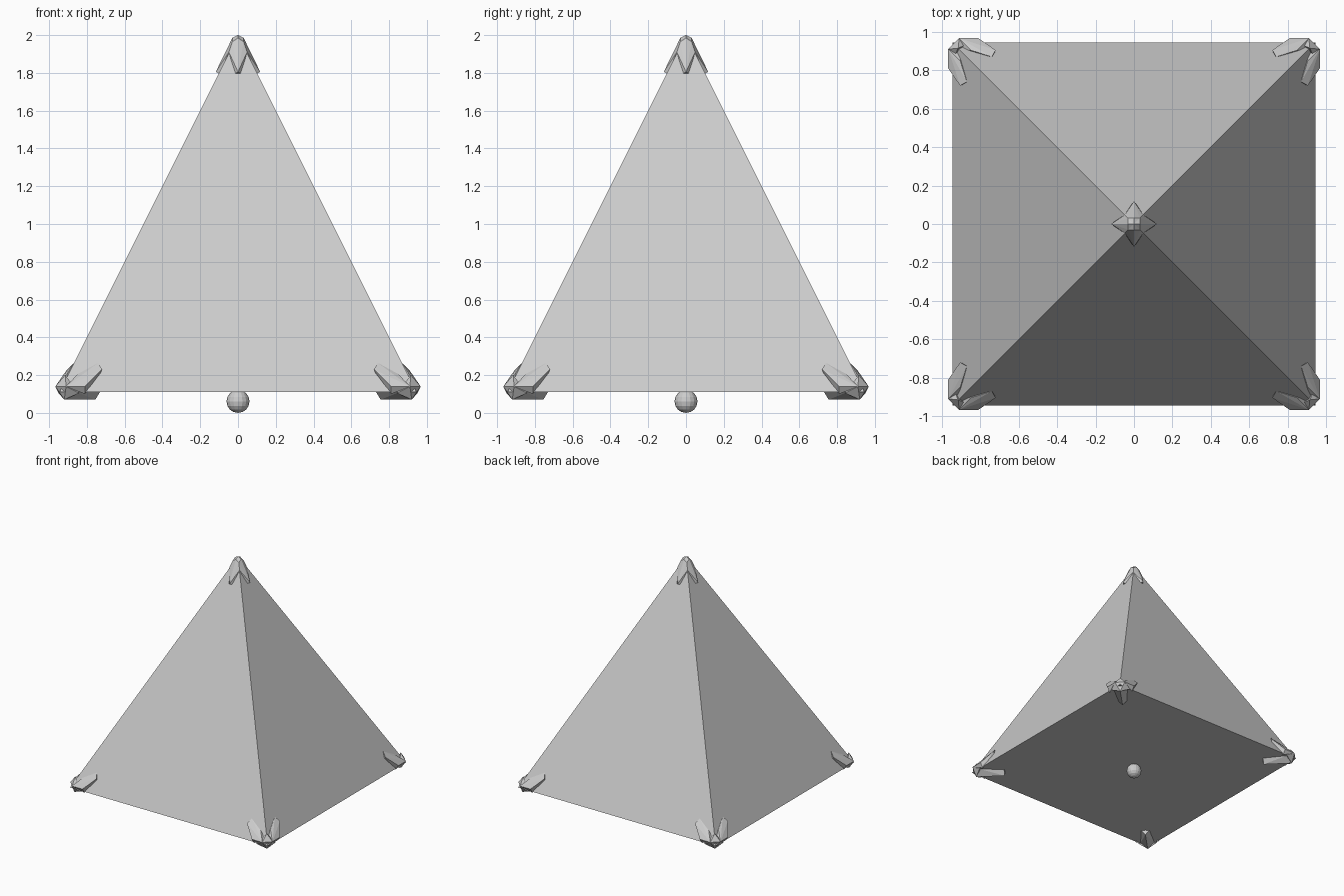
import bpy
import bmesh
import math
from mathutils import Matrix, Vector

cube = bpy.data.objects.get("Cube")
if cube:
    bpy.data.objects.remove(cube, do_unlink=True)

GREY = (0.6, 0.6, 0.6, 1)
grey = bpy.data.materials.new("light_grey")
grey.use_nodes = True
grey.diffuse_color = GREY
grey.node_tree.nodes["Principled BSDF"].inputs["Base Color"].default_value = GREY


def add_hull(bm, points):
    """Add a closed convex block spanning the points."""
    part = bmesh.new()
    for p in points:
        part.verts.new(p)
    hull = bmesh.ops.convex_hull(part, input=part.verts)
    loose = [v for v in part.verts if not v.link_faces]
    bmesh.ops.delete(part, geom=loose, context="VERTS")
    bmesh.ops.dissolve_limit(part, angle_limit=math.radians(2),
                             verts=part.verts, edges=part.edges)
    bmesh.ops.recalc_face_normals(part, faces=part.faces)
    mesh = bpy.data.meshes.new("part")
    part.to_mesh(mesh)
    part.free()
    bm.from_mesh(mesh)
    bpy.data.meshes.remove(mesh)


def make_object(name, bm):
    mesh = bpy.data.meshes.new(name)
    bm.to_mesh(mesh)
    bm.free()
    mesh.materials.append(grey)
    obj = bpy.data.objects.new(name, mesh)
    bpy.context.collection.objects.link(obj)
    return obj


# Four-sided pyramid body
HALF, BASE, TOP = 0.945, 0.11, 2.0
bm = bmesh.new()
bmesh.ops.create_cone(bm, cap_ends=True, segments=4, radius1=HALF * math.sqrt(2),
                      radius2=0, depth=TOP - BASE,
                      matrix=Matrix.Translation((0, 0, (TOP + BASE) / 2))
                      @ Matrix.Rotation(math.radians(45), 4, "Z"))
bmesh.ops.remove_doubles(bm, verts=bm.verts, dist=0.0001)
make_object("pyramid_body", bm)

# Ball under the base
bm = bmesh.new()
bmesh.ops.create_uvsphere(bm, u_segments=16, v_segments=8, radius=0.061,
                          matrix=Matrix.Translation((0, 0, 0.061)))
make_object("base_ball", bm)


def swap(points):
    return [(y, x, z) for x, y, z in points]


# Corner clasp: hub, a prong on each side face and one under the base
side_prong = [(0.91, 0.967, 0.14), (0.81, 0.967, 0.14), (0.72, 0.905, 0.23),
              (0.74, 0.87, 0.265), (0.73, 0.88, 0.2), (0.81, 0.94, 0.1),
              (0.85, 0.905, 0.205), (0.9, 0.9, 0.15)]
under_prong = [(0.92, 0.92, 0.07), (0.755, 0.755, 0.07), (0.75, 0.75, 0.12),
               (0.73, 0.78, 0.112), (0.86, 0.945, 0.112)]
hub_side = [(0.91, 0.967, 0.14), (0.84, 0.95, 0.105), (0.92, 0.92, 0.07),
            (0.915, 0.915, 0.2)]
bm = bmesh.new()
add_hull(bm, side_prong)
add_hull(bm, swap(side_prong))
add_hull(bm, under_prong + swap(under_prong))
add_hull(bm, hub_side + swap(hub_side))
clasps = make_object("corner_clasps", bm)
mirror = clasps.modifiers.new("four_corners", "MIRROR")
mirror.use_axis = (True, True, False)
mirror.use_mirror_merge = False

# Apex clasp: one ridged prong down each face
apex_prong = [(0, 0, 2), (0, -0.03, 1.985), (0, -0.118, 1.805), (0, -0.08, 1.79)]
for side in (-1, 1):
    apex_prong += [(side * 0.03, -0.03, 1.965), (side * 0.048, -0.048, 1.91),
                   (side * 0.018, -0.095, 1.795)]
bm = bmesh.new()
for turn in range(4):
    spin = Matrix.Rotation(turn * math.pi / 2, 3, "Z")
    add_hull(bm, [spin @ Vector(p) for p in apex_prong])
make_object("apex_clasp", bm)
